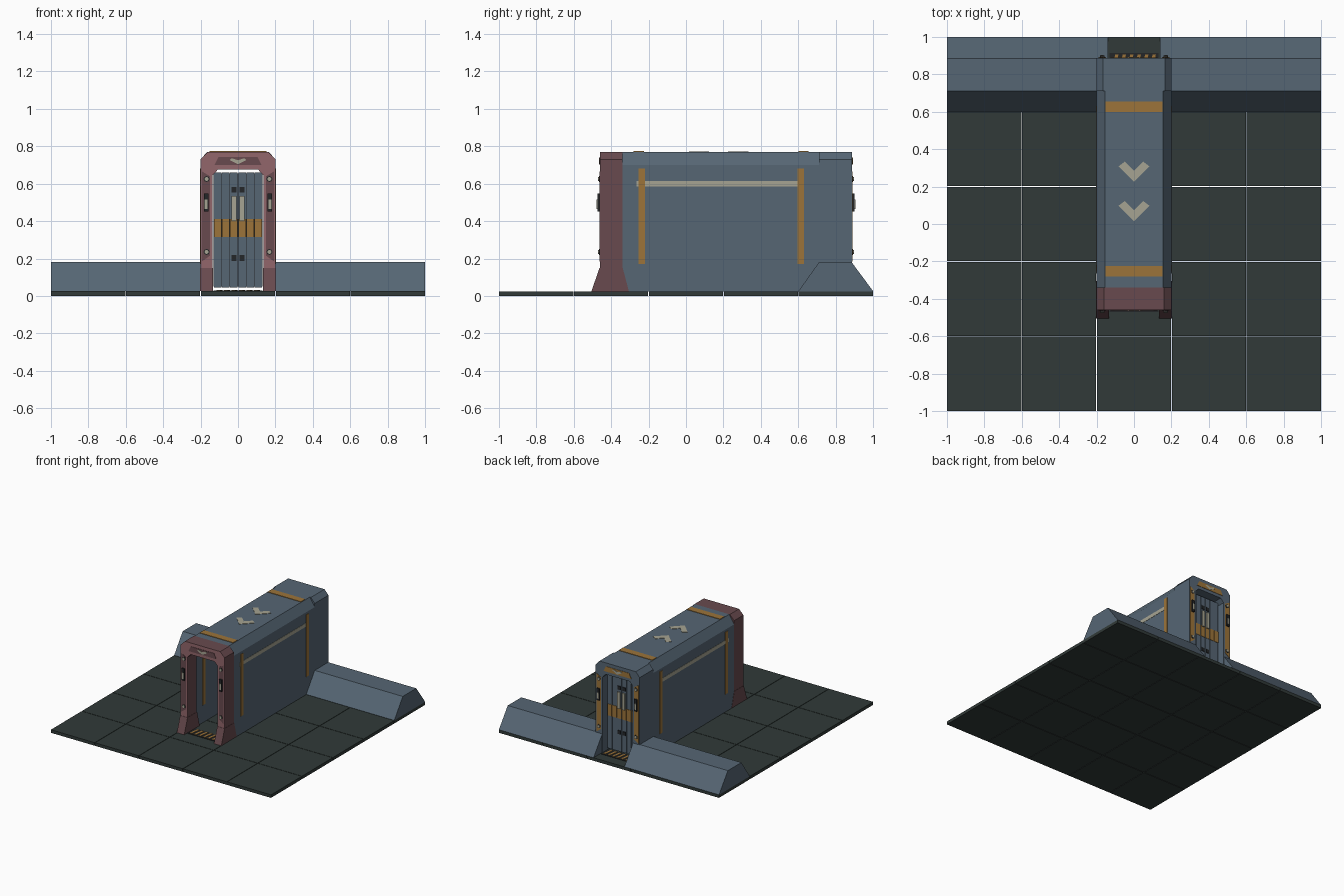
import bpy, bmesh, math

if "Cube" in bpy.data.objects:
    bpy.data.objects.remove(bpy.data.objects["Cube"])


def mat(name, r, g, b):
    lin = lambda c: ((c / 255 + 0.055) / 1.055) ** 2.4 if c > 10 else c / 255 / 12.92
    m = bpy.data.materials.new(name)
    m.diffuse_color = (lin(r), lin(g), lin(b), 1)
    m.use_nodes = True
    m.node_tree.nodes["Principled BSDF"].inputs["Base Color"].default_value = m.diffuse_color
    return m


BLUE = mat("steel blue", 86, 102, 116)
FLOOR = mat("dark floor", 49, 58, 56)
RED = mat("dull red", 146, 102, 107)
DARKRED = mat("dark red", 104, 74, 78)
ORANGE = mat("ochre", 156, 116, 58)
CREAM = mat("pale cream", 166, 164, 146)
BLACK = mat("near black", 36, 38, 40)


def prism(name, pts, axis, a, b, *mats):
    """Extrude a 2D outline along an axis; outline is (y,z), (x,z) or (x,y)."""
    def place(p, t):
        return {"x": (t, *p), "y": (p[0], t, p[1]), "z": (*p, t)}[axis]
    bm = bmesh.new()
    low = [bm.verts.new(place(p, a)) for p in pts]
    high = [bm.verts.new(place(p, b)) for p in pts]
    bm.faces.new(low)
    bm.faces.new(high)
    n = len(pts)
    for i in range(n):
        j = (i + 1) % n
        bm.faces.new((low[i], low[j], high[j], high[i]))
    bmesh.ops.recalc_face_normals(bm, faces=bm.faces)
    me = bpy.data.meshes.new(name)
    bm.to_mesh(me)
    bm.free()
    for m in mats:
        me.materials.append(m)
    ob = bpy.data.objects.new(name, me)
    bpy.context.collection.objects.link(ob)
    return ob


def box(name, x0, x1, y0, y1, z0, z1, m):
    return prism(name, [(x0, y0), (x1, y0), (x1, y1), (x0, y1)], "z", z0, z1, m)


def mirrored(pts, s):
    return [(s * u, v) for u, v in pts]


def chevron(w, tip, top, t):
    """V outline: half width, tip height, arm top height, stroke."""
    return [(0, tip), (w, top - t * .6), (w - t * .8, top), (0, tip + t * 1.4),
            (-w + t * .8, top), (-w, top - t * .6)]


def arch(chx, chz, ix=.137, top=.77):
    """Upside-down U section with chamfered shoulders."""
    half = [(.2, .025), (.2, chz), (chx, top)]
    inner = [(.108, .675), (ix, .645), (ix, .025)]
    return (half + mirrored(half[::-1], -1)
            + mirrored(inner[::-1], -1)[::-1][::-1] + inner)


# floor tiles with narrow joints
for i in range(5):
    for j in range(5):
        x, y, g = -1 + .4 * i, -1 + .4 * j, .002
        box("floor_tile", x + g * (i > 0), x + .4 - g * (i < 4),
            y + g * (j > 0), y + .4 - g * (j < 4), 0, .025, FLOOR)

# low sloped barrier on either side of the passage
for s in (-1, 1):
    prism("barrier", [(.6, .025), (.71, .18), (.885, .18), (1, .025)], "x",
          s * .14, s * 1, BLUE)
    # hide the part of the slope inside the passage behind the jamb line

# passage shell and end frames
prism("passage", arch(.155, .70, .145), "y", -.34, .71, BLUE)
prism("back_frame", arch(.165, .73), "y", .71, .887, BLUE)
front = prism("front_frame", arch(.16, .73), "y", -.46, -.34, DARKRED, RED)
for p in front.data.polygons:
    if p.normal.y < -.9:
        p.material_index = 1

# flared feet of the front frame
for s in (-1, 1):
    prism("frame_foot", [(-.505, .025), (-.462, .15), (-.338, .15), (-.305, .025)],
          "x", s * .135, s * .202, DARKRED)

# details on both end frames: d is the outward direction
for y, d, panel in ((-.46, -1, DARKRED), (.887, 1, ORANGE)):
    prism("header_panel", [(-.125, .70), (.125, .70), (.105, .742), (-.105, .742)],
          "y", y, y + d * .003, panel)
    prism("header_chevron", chevron(.045, .704, .736, .015), "y", y, y + d * .006, CREAM)
    for s in (-1, 1):
        side = [(.15, .215), (.192, .185), (.192, .665), (.15, .64)]
        prism("side_panel", mirrored(side, s), "y", y, y + d * .003, panel)
        lamp = [(.158, .45), (.183, .45), (.183, .548), (.158, .548)]
        prism("lamp_housing", mirrored(lamp, s), "y", y, y + d * .014, BLACK)
        glass = [(.163, .465), (.178, .465), (.178, .515), (.163, .515)]
        prism("lamp_glass", mirrored(glass, s), "y", y, y + d * .017, CREAM)
        for z in (.235, .625):
            for r, h, m in ((.016, .006, BLACK), (.011, .009, CREAM)):
                ring = [(s * .168 + r * math.cos(k * math.pi / 4),
                         z + r * math.sin(k * math.pi / 4)) for k in range(8)]
                prism("bolt", ring, "y", y, y + d * h, m)

# thresholds with slanted hazard bars
for y in (-.42, .865):
    box("threshold", -.13, .13, y - .05, y + .05, .025, .029, BLACK)
    for k in range(6):
        x = -.115 + k * .04
        prism("hazard_bar", [(x, y - .042), (x + .018, y - .042), (x + .032, y + .042),
                             (x + .014, y + .042)], "z", .029, .032, ORANGE)

# slatted door at the back
box("door_core", -.13, .13, .805, .825, .05, .655, BLACK)
for k in range(6):
    x = -.131 + k * .0437
    box("door_slat", x + .002, x + .0417, .797, .833, .045, .66, BLUE)
    box("door_band", x + .002, x + .0417, .794, .836, .315, .41, ORANGE)
for s in (-1, 1):
    for y0, y1 in ((.785, .795), (.835, .845)):
        box("door_handle", s * .009, s * .034, y0, y1, .4, .535, CREAM)
    for z in (.188, .552):
        box("door_port", s * .008, s * .036, .792, .838, z, z + .03, BLACK)

# painted stripes on the walls, inside and out
for s in (-1, 1):
    for x0, x1 in ((.2, .204), (.141, .145)):
        for y in (-.255, .595):
            box("wall_stripe", s * x0, s * x1, y, y + .035, .17, .68 if x0 > .15 else .64, ORANGE)
        box("wall_line", s * (x0 + .001), s * (x1 - .001), -.265, .6, .585, .615, CREAM)

# roof markings
for y in (-.28, .6):
    box("roof_stripe", -.152, .152, y, y + .055, .77, .774, ORANGE)
for y in (.015, .225):
    prism("roof_chevron", chevron(.083, y, y + .108, .042), "z", .77, .773, CREAM)
